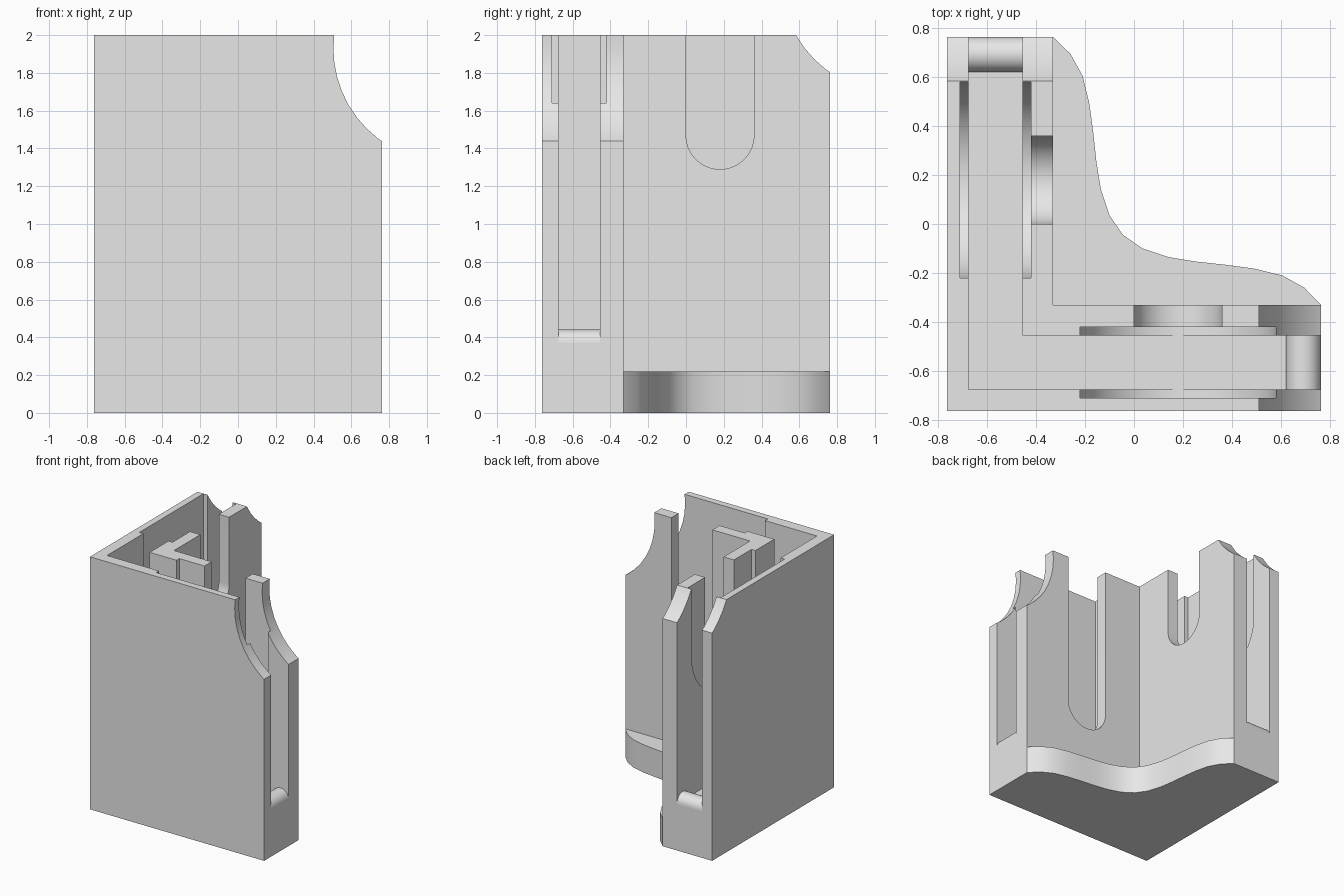
import bpy, bmesh
from math import sin, cos, pi

if "Cube" in bpy.data.objects:
    bpy.data.objects.remove(bpy.data.objects["Cube"], do_unlink=True)

END = 0.763          # half of the footprint
INNER = -0.33        # inner face of both arms
FLOOR = 0.37         # bottom of the channel

grey = bpy.data.materials.new("plain_grey")
grey.use_nodes = True
grey.diffuse_color = (0.8, 0.8, 0.8, 1)
grey.node_tree.nodes["Principled BSDF"].inputs["Base Color"].default_value = (0.8, 0.8, 0.8, 1)


def prism(name, points, low, high, place):
    """Extrude a 2D outline between low and high; place maps (a, b, depth) to xyz."""
    bm = bmesh.new()
    rings = [[bm.verts.new(place(a, b, d)) for a, b in points] for d in (low, high)]
    bm.faces.new(rings[0])
    bm.faces.new(rings[1])
    for i in range(len(points)):
        j = (i + 1) % len(points)
        bm.faces.new((rings[0][i], rings[0][j], rings[1][j], rings[1][i]))
    bmesh.ops.recalc_face_normals(bm, faces=bm.faces)
    mesh = bpy.data.meshes.new(name)
    bm.to_mesh(mesh)
    bm.free()
    mesh.materials.append(grey)
    obj = bpy.data.objects.new(name, mesh)
    bpy.context.collection.objects.link(obj)
    return obj


def upright(a, b, d):
    return (a, b, d)


def along_x(a, b, d):
    return (a, d, b)


def along_y(a, b, d):
    return (d, a, b)


def corner(outer, inner, end):
    return [(outer, outer), (end, outer), (end, inner),
            (inner, inner), (inner, end), (outer, end)]


def arc(u, z, radius, start, stop, steps):
    angles = [start + (stop - start) * i / steps for i in range(steps + 1)]
    return [(u + radius * cos(t), z + radius * sin(t)) for t in angles]


def slot(u, z, radius):
    """Round-bottomed slot, open at the top."""
    return [(u + radius, 2.2), (u - radius, 2.2)] + arc(u, z, radius, pi, 2 * pi, 32)


def activate(obj):
    bpy.ops.object.select_all(action='DESELECT')
    obj.select_set(True)
    bpy.context.view_layer.objects.active = obj


def smooth(obj):
    activate(obj)
    bpy.ops.object.shade_smooth_by_angle(angle=pi / 6)


# Corner-shaped body and the channel running through both arms
body = prism("corner_body", corner(-END, INNER, END), 0, 2, upright)
cutters = [prism("channel_cutter", corner(-0.675, -0.455, 1), FLOOR, 2.2, upright)]

# Each arm: round-bottomed pocket, finger notch, scooped end
for arm, place, slot_z, scoop_z in (("front", along_x, 0.775, 1.93),
                                    ("side", along_y, 1.47, 2.295)):
    cutters += [
        prism(arm + "_pocket_cutter", slot(0.18, slot_z, 0.4), -0.71, -0.42, place),
        prism(arm + "_notch_cutter", slot(0.18, slot_z, 0.18), -0.44, -0.2, place),
        prism(arm + "_scoop_cutter", arc(1.105, scoop_z, 0.6, 0, 2 * pi, 48)[:-1],
              -1, -0.2, place),
    ]
    # Rounded retaining lip at the open end of the channel
    lip = prism(arm + "_channel_lip", arc(END - 0.071, FLOOR, 0.071, 0, pi, 16),
                -0.675, -0.455, place)
    smooth(lip)

activate(body)
for cutter in cutters:
    cutter.hide_render = True
    cut = body.modifiers.new(cutter.name, 'BOOLEAN')
    cut.operation = 'DIFFERENCE'
    cut.solver = 'EXACT'
    cut.object = cutter
    bpy.ops.object.modifier_apply(modifier=cut.name)
for cutter in cutters:
    bpy.data.objects.remove(cutter, do_unlink=True)
smooth(body)

# Low foot filling the inside corner, with a wavy edge mirrored on the diagonal
half = [(INNER, END), (-0.26, 0.695), (-0.21, 0.605), (-0.182, 0.49), (-0.166, 0.37),
        (-0.153, 0.25), (-0.135, 0.14), (-0.1, 0.035), (-0.045, -0.045)]
edge = half + [(y, x) for x, y in reversed(half)][1:]
foot = prism("inside_foot", [(INNER, INNER)] + edge, 0, 0.22, upright)
smooth(foot)
